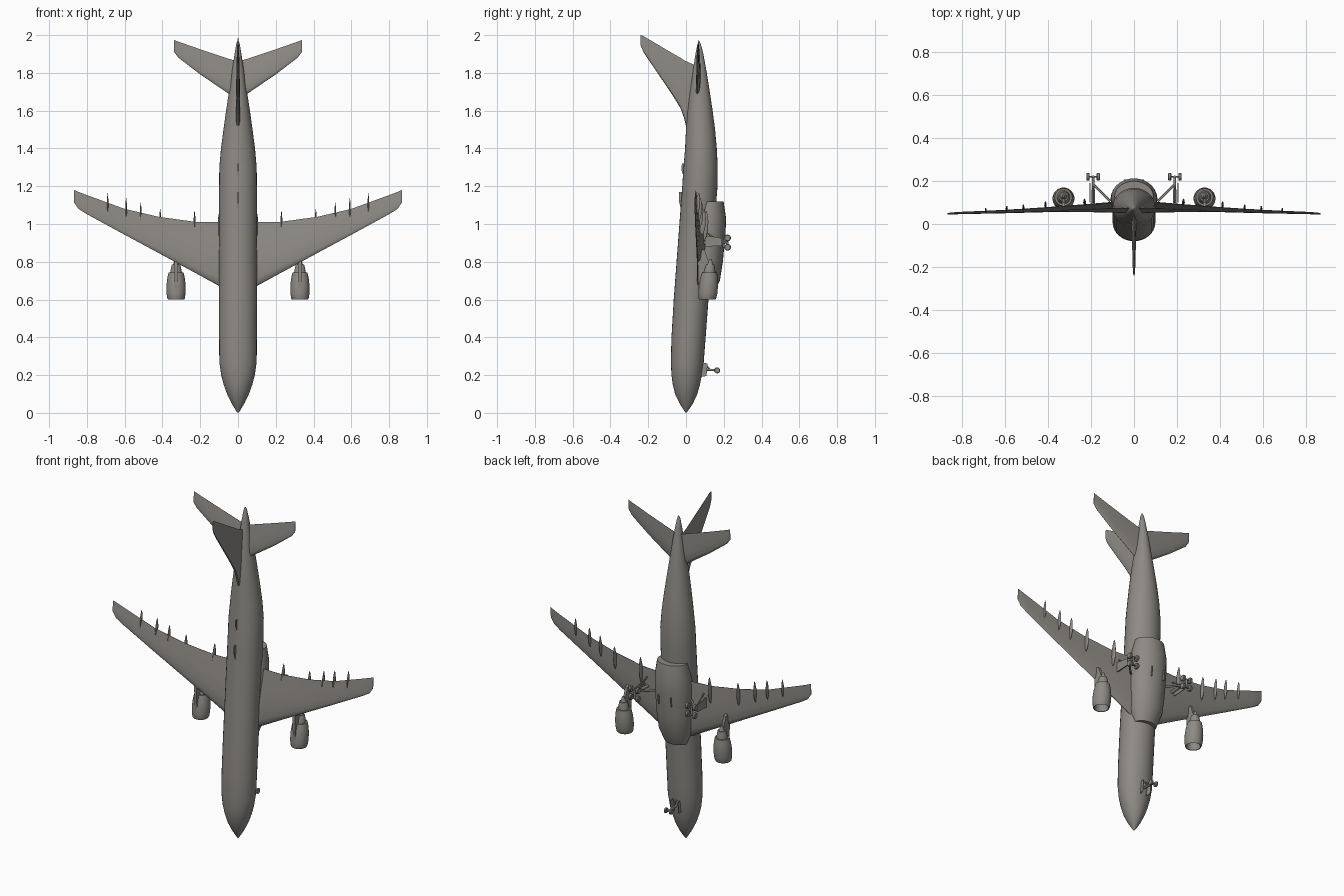
import bpy, bmesh, math
from mathutils import Vector

TILT = 0.075  # the body axis leans slightly towards +y as z rises
grey = bpy.data.materials.new("warm grey")
grey.diffuse_color = (0.27, 0.255, 0.235, 1)


def finish(name, bm, mirror=False, angle=35):
    bmesh.ops.recalc_face_normals(bm, faces=bm.faces)
    me = bpy.data.meshes.new(name)
    bm.to_mesh(me)
    bm.free()
    ob = bpy.data.objects.new(name, me)
    bpy.context.collection.objects.link(ob)
    me.materials.append(grey)
    bpy.ops.object.select_all(action='DESELECT')
    ob.select_set(True)
    bpy.context.view_layer.objects.active = ob
    bpy.ops.object.shade_smooth_by_angle(angle=math.radians(angle))
    if mirror:
        m = ob.modifiers.new("mirror", 'MIRROR')
        m.use_mirror_merge = False
    return ob


def loft(bm, rings, caps=True):
    vr = [[bm.verts.new(p) for p in r] for r in rings]
    n = len(vr[0])
    for a, b in zip(vr, vr[1:]):
        for i in range(n):
            bm.faces.new((a[i], a[(i + 1) % n], b[(i + 1) % n], b[i]))
    if caps:
        bm.faces.new(vr[0])
        bm.faces.new(vr[-1])


def ellipse(cx, cy, z, rx, ry, n=32):
    return [(cx + rx * math.cos(t), cy + ry * math.sin(t), z)
            for t in (2 * math.pi * i / n for i in range(n))]


def rod(bm, a, b, r, r2=None, n=12):
    a, b = Vector(a), Vector(b)
    d = (b - a).normalized()
    u = d.orthogonal().normalized()
    v = d.cross(u)
    loft(bm, [[p + (u * math.cos(t) + v * math.sin(t)) * q
               for t in (2 * math.pi * i / n for i in range(n))]
              for p, q in ((a, r), (b, r2 or r))])


def wheel(bm, x, y, z, r, w):
    prof = [(-.5, .45), (-.5, .8), (-.3, 1), (.3, 1), (.5, .8), (.5, .45)]
    loft(bm, [[(x + f * w, y + r * k * math.cos(t), z + r * k * math.sin(t))
               for t in (2 * math.pi * i / 18 for i in range(18))] for f, k in prof])


def plate(bm, corners, offset):
    o = Vector(offset)
    loft(bm, [[Vector(c) - o for c in corners], [Vector(c) + o for c in corners]])


# Airfoil outline: chord fraction and thickness fraction
FOIL = [(0, 0), (.03, .28), (.12, .45), (.35, .5), (.65, .3), (1, .03)]
OUTLINE = FOIL + [(c, -t) for c, t in FOIL[:0:-1]]


def surface(name, stations, mirror=True):
    """stations: span x, leading z, trailing z, y at leading edge, thickness"""
    bm = bmesh.new()
    loft(bm, [[(x, y + TILT * c * (z1 - z0) - t * th, z0 + c * (z1 - z0))
               for c, t in OUTLINE] for x, z0, z1, y, th in stations])
    return finish(name, bm, mirror, 40)


# Fuselage: z, half width, top y, belly y
BODY = [(0.002, .004, -.004, .004), (.02, .016, -.015, .017), (.05, .034, -.034, .037),
        (.1, .058, -.058, .06), (.15, .076, -.07, .074), (.2, .089, -.077, .084),
        (.27, .099, -.08, .094), (.4, .1, -.077, .104), (.6, .1, -.065, .119),
        (.8, .1, -.05, .135), (1.0, .1, -.035, .151), (1.2, .1, -.02, .167),
        (1.3, .099, -.013, .168), (1.4, .09, -.005, .163), (1.5, .077, 0, .154),
        (1.6, .063, .008, .141), (1.7, .048, .02, .126), (1.8, .034, .035, .11),
        (1.9, .018, .05, .092), (1.95, .01, .06, .079), (1.967, .004, .066, .072)]
bm = bmesh.new()
loft(bm, [ellipse(0, (a + b) / 2, z, w, (b - a) / 2) for z, w, a, b in BODY])
finish("fuselage", bm)

# Wing to body fairing on the belly
bm = bmesh.new()
loft(bm, [ellipse(0, .045 + TILT * z, z, w, h, 28) for z, w, h in
          [(.62, .07, .05), (.7, .098, .082), (.8, .106, .09), (.95, .109, .093),
           (1.03, .106, .09), (1.12, .09, .07)]])
finish("belly_fairing", bm)

# Main wings and tailplanes
surface("wing", [(.0, .63, 1.01, .075, .045), (.1, .672, 1.01, .073, .042),
                 (.23, .743, 1.012, .07, .03), (.42, .846, 1.038, .062, .02),
                 (.6, .943, 1.08, .055, .014), (.8, 1.052, 1.153, .049, .009),
                 (.845, 1.08, 1.17, .047, .007), (.868, 1.115, 1.18, .046, .004)])
surface("tailplane", [(0, 1.66, 1.86, .06, .026), (.05, 1.69, 1.875, .06, .022),
                      (.2, 1.792, 1.925, .06, .014), (.315, 1.88, 1.965, .06, .009),
                      (.338, 1.91, 1.974, .06, .005)])

# Vertical fin: y, leading z, trailing z, thickness
bm = bmesh.new()
loft(bm, [[(t * th, y, z0 + c * (z1 - z0)) for c, t in OUTLINE] for y, z0, z1, th in
          [(.06, 1.5, 1.835, .03), (.005, 1.5, 1.86, .022), (-.01, 1.56, 1.867, .022),
           (-.03, 1.615, 1.88, .021), (-.07, 1.68, 1.903, .019), (-.2, 1.872, 1.98, .012),
           (-.225, 1.91, 1.995, .009), (-.24, 1.945, 2.0, .005)]])
finish("tail_fin", bm)

# Flap track fairings under the wing: x, end z, y, length, radius
bm = bmesh.new()
for x, z1, y, ln, r in [(.23, 1.07, .107, .16, .009), (.412, 1.08, .095, .14, .008),
                        (.515, 1.113, .083, .13, .007), (.592, 1.137, .076, .12, .007),
                        (.69, 1.164, .068, .11, .006)]:
    loft(bm, [ellipse(x, y + TILT * (f - 1) * ln, z1 - (1 - f) * ln, r * k * .7, r * k * 1.9, 12)
              for f, k in [(0, .1), (.12, .6), (.35, 1), (.65, .9), (.88, .5), (1, .1)]])
finish("flap_fairings", bm, True)

# Engine cowl, core and fan, turned around a leaning axis
EX, EY, EZ = .328, .113, .6


def turn(name, prof):
    bm = bmesh.new()
    loft(bm, [ellipse(EX, EY + .08 * (z - EZ), z, r, r, 28) for z, r in prof])
    finish(name, bm, True)


turn("engine_cowl", [(.65, .036), (.612, .037), (.602, .04), (.6, .043), (.606, .046),
                     (.63, .05), (.67, .051), (.71, .047), (.742, .04), (.742, .032)])
turn("engine_core", [(.70, .033), (.745, .031), (.775, .025), (.785, .022), (.785, .016),
                     (.815, .005)])
turn("fan_spinner", [(.625, .002), (.632, .007), (.648, .012)])

# Engine pylon: y-z outline
bm = bmesh.new()
plate(bm, [(EX, y, z) for y, z in [(.068, .65), (.063, .72), (.062, .80), (.075, .87),
                                   (.1, .86), (.12, .80), (.11, .7)]], (.0075, 0, 0))
finish("engine_pylon", bm, True)

# Main landing gear: leg, braces, bogie and four wheels
bm = bmesh.new()
rod(bm, (.19, .08, .9), (.19, .16, .905), .009)
rod(bm, (.19, .16, .905), (.19, .222, .903), .006)
rod(bm, (.11, .105, .9), (.19, .185, .904), .0055)
rod(bm, (.19, .1, .96), (.19, .18, .905), .004)
rod(bm, (.19, .218, .873), (.19, .22, .93), .006)
for z in (.877, .926):
    rod(bm, (.165, .22, z), (.215, .22, z), .004)
    for x in (.166, .214):
        wheel(bm, x, .22, z, .018, .016)
finish("main_gear", bm, True)

# Main gear doors: outer leg door and inner belly door
bm = bmesh.new()
plate(bm, [(.204, .1, .88), (.204, .19, .885), (.204, .19, .925), (.204, .1, .94)], (.002, 0, 0))
plate(bm, [(.03, .14, .87), (.042, .205, .875), (.042, .21, .93), (.03, .15, .95)], (.002, 0, 0))
finish("main_gear_doors", bm, True)

# Nose gear with twin wheels and doors
bm = bmesh.new()
rod(bm, (0, .07, .232), (0, .165, .225), .006)
rod(bm, (0, .085, .27), (0, .13, .229), .004)
rod(bm, (-.02, .165, .225), (.02, .165, .225), .004)
for x in (-.017, .017):
    wheel(bm, x, .165, .225, .016, .013)
finish("nose_gear", bm)
bm = bmesh.new()
plate(bm, [(.02, .075, .19), (.026, .108, .195), (.026, .115, .26), (.02, .08, .27)], (.0015, 0, 0))
finish("nose_gear_doors", bm, True)

# Blade aerials along the spine
bm = bmesh.new()
for z, y, ln in [(1.05, -.03, .12), (1.23, -.016, .09)]:
    plate(bm, [(0, y + .01, z), (0, y - .008, z + ln * .6), (0, y - .006, z + ln),
               (0, y + .015, z + ln)], (.003, 0, 0))
finish("spine_aerials", bm)
